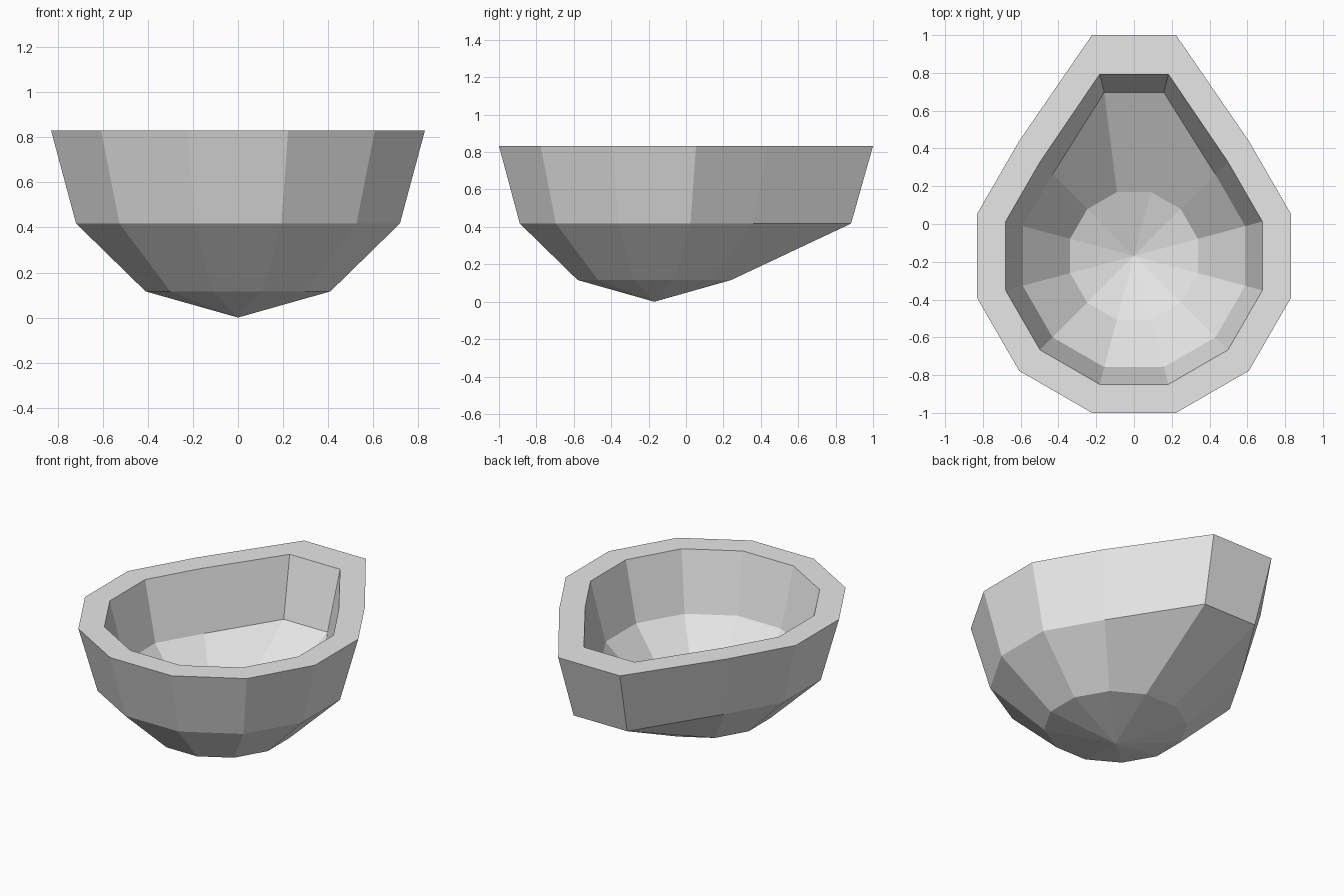
import bpy, bmesh, math

if "Cube" in bpy.data.objects:
    bpy.data.objects.remove(bpy.data.objects["Cube"])

SIDES = 12
CY = -0.169      # y of the round bowl's centre
TOP = 0.832      # rim height

# (radius, height, pull of the two back corners that form the spout)
OUTER = [(0.86, TOP, 0.338), (0.745, 0.418, 0.332), (0.425, 0.116, 0.0)]
OUTER_TIP = 0.0
# inner shell: shrunk copy of the outer one, flush at the rim
SX, SZ = 0.817, 0.92
INNER = [(r * SX + 0.001, TOP - (TOP - z) * SZ, p * SX + 0.006) if p else
         (r * SX + 0.003, TOP - (TOP - z) * SZ, 0) for r, z, p in OUTER]
INNER_TIP = TOP - (TOP - OUTER_TIP) * SZ


def ring(bm, r, z, pull):
    verts = []
    for i in range(SIDES):
        a = math.radians(15 + 30 * i)
        y = CY + r * math.sin(a)
        if i in (2, 3):          # the two back corners
            y += pull
        verts.append(bm.verts.new((r * math.cos(a), y, z)))
    return verts


def bridge(bm, a, b):
    for i in range(SIDES):
        j = (i + 1) % SIDES
        bm.faces.new((a[i], a[j], b[j], b[i]))


def shell(bm, profile, tip_z):
    rings = [ring(bm, *p) for p in profile]
    for a, b in zip(rings, rings[1:]):
        bridge(bm, a, b)
    tip = bm.verts.new((0, CY, tip_z))
    for i in range(SIDES):
        bm.faces.new((rings[-1][i], rings[-1][(i + 1) % SIDES], tip))
    return rings[0]


# bowl: outer shell, inner shell and the flat rim joining them
bm = bmesh.new()
outer_rim = shell(bm, OUTER, OUTER_TIP)
inner_rim = shell(bm, INNER, INNER_TIP)
bridge(bm, outer_rim, inner_rim)
bmesh.ops.recalc_face_normals(bm, faces=bm.faces)

mesh = bpy.data.meshes.new("bowl")
bm.to_mesh(mesh)
bm.free()
bowl = bpy.data.objects.new("bowl", mesh)
bpy.context.collection.objects.link(bowl)

# single plain grey
grey = bpy.data.materials.new("light grey")
grey.diffuse_color = (0.8, 0.8, 0.8, 1)
grey.use_nodes = True
grey.node_tree.nodes["Principled BSDF"].inputs["Base Color"].default_value = grey.diffuse_color
mesh.materials.append(grey)
